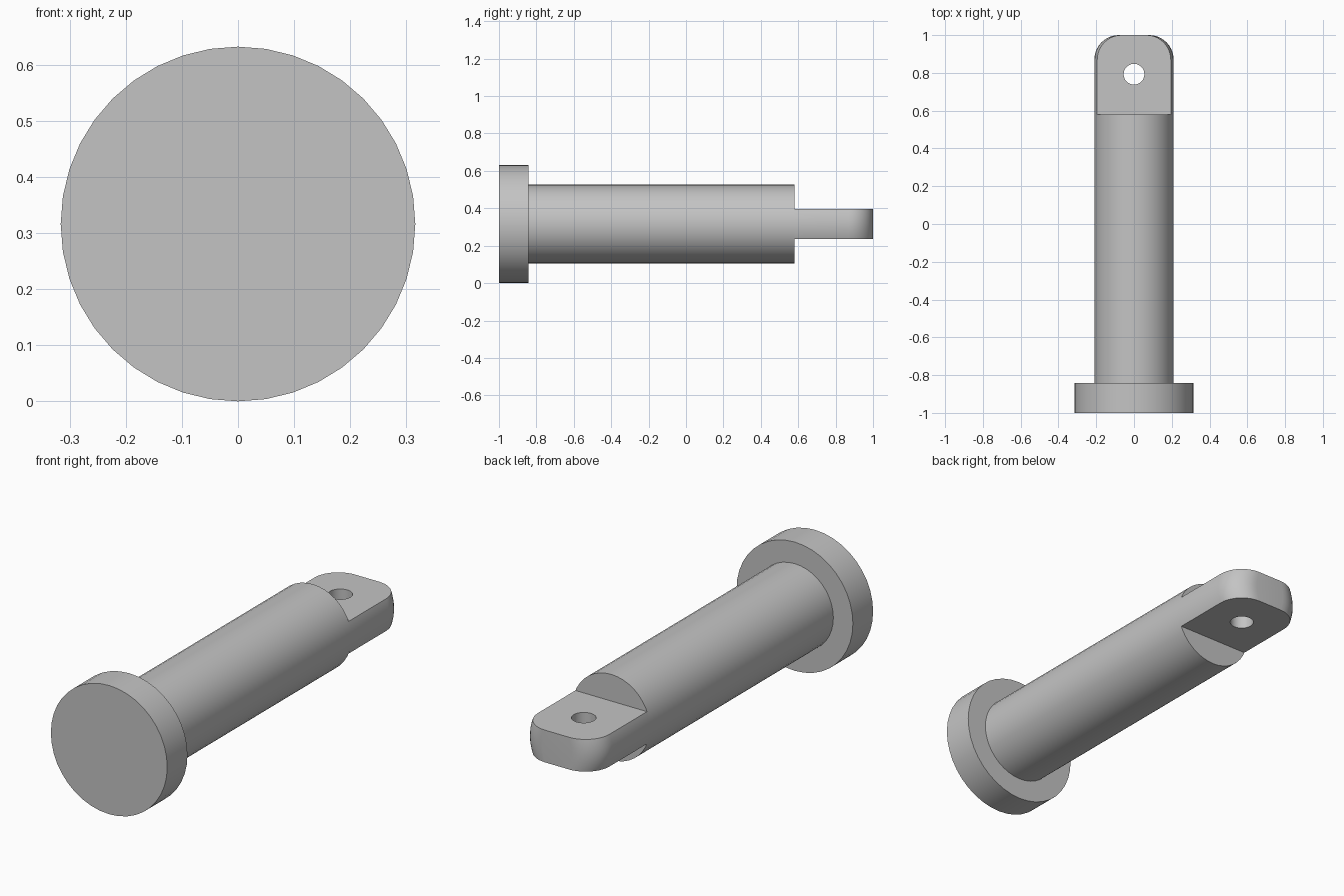
import bpy, bmesh, math

if "Cube" in bpy.data.objects:
    bpy.data.objects.remove(bpy.data.objects["Cube"])

CZ = 0.316            # height of the pin axis
R_HEAD, R_SHAFT = 0.316, 0.21
Y_HEAD, Y_STEP, Y_END = -0.843, 0.58, 1.0
HALF_T = 0.079        # half thickness of the tongue
FILLET = 0.13

steel = bpy.data.materials.new("grey_steel")
steel.diffuse_color = (0.55, 0.55, 0.55, 1)
steel.use_nodes = True
steel.node_tree.nodes["Principled BSDF"].inputs["Base Color"].default_value = steel.diffuse_color


def finish(ob):
    ob.data.materials.clear()
    ob.data.materials.append(steel)
    bpy.ops.object.select_all(action='DESELECT')
    ob.select_set(True)
    bpy.context.view_layer.objects.active = ob
    bpy.ops.object.shade_smooth_by_angle(angle=math.radians(30))


def rod(name, radius, y0, y1):
    bpy.ops.mesh.primitive_cylinder_add(
        vertices=40, radius=radius, depth=y1 - y0,
        location=(0, (y0 + y1) / 2, CZ), rotation=(math.pi / 2, 0, 0))
    ob = bpy.context.object
    ob.name = name
    finish(ob)
    return ob


# Round head and shaft
rod("head", R_HEAD, -1.0, Y_HEAD)
rod("shaft", R_SHAFT, Y_HEAD, Y_STEP)

# Tongue: stacked outlines whose width follows the shaft's round side
bm = bmesh.new()
tip = math.degrees(math.asin(HALF_T / R_SHAFT))
rings = []
for a in (-tip, -18, -9, 0, 9, 18, tip):
    w = R_SHAFT * math.cos(math.radians(a))
    z = CZ + R_SHAFT * math.sin(math.radians(a))
    half = [(w, Y_STEP)]
    for i in range(11):
        t = math.radians(9 * i)
        half.append((w - FILLET + FILLET * math.cos(t),
                     Y_END - FILLET + FILLET * math.sin(t)))
    outline = half + [(-x, y) for x, y in reversed(half)]
    rings.append([bm.verts.new((x, y, z)) for x, y in outline])
for lo, hi in zip(rings, rings[1:]):
    for i in range(len(lo)):
        j = (i + 1) % len(lo)
        bm.faces.new((lo[i], lo[j], hi[j], hi[i]))
bm.faces.new(rings[0][::-1])
bm.faces.new(rings[-1])
bmesh.ops.recalc_face_normals(bm, faces=bm.faces)
mesh = bpy.data.meshes.new("tongue")
bm.to_mesh(mesh)
bm.free()
tongue = bpy.data.objects.new("tongue", mesh)
bpy.context.collection.objects.link(tongue)

# Cross hole through the tongue
bpy.ops.mesh.primitive_cylinder_add(vertices=32, radius=0.055, depth=0.5,
                                    location=(0, 0.793, CZ))
cutter = bpy.context.object
cutter.name = "hole_cutter"
cutter.hide_render = True
mod = tongue.modifiers.new("hole", 'BOOLEAN')
mod.object = cutter
mod.operation = 'DIFFERENCE'
mod.solver = 'EXACT'
bpy.context.view_layer.objects.active = tongue
bpy.ops.object.modifier_apply(modifier="hole")
bpy.data.objects.remove(cutter)
finish(tongue)
